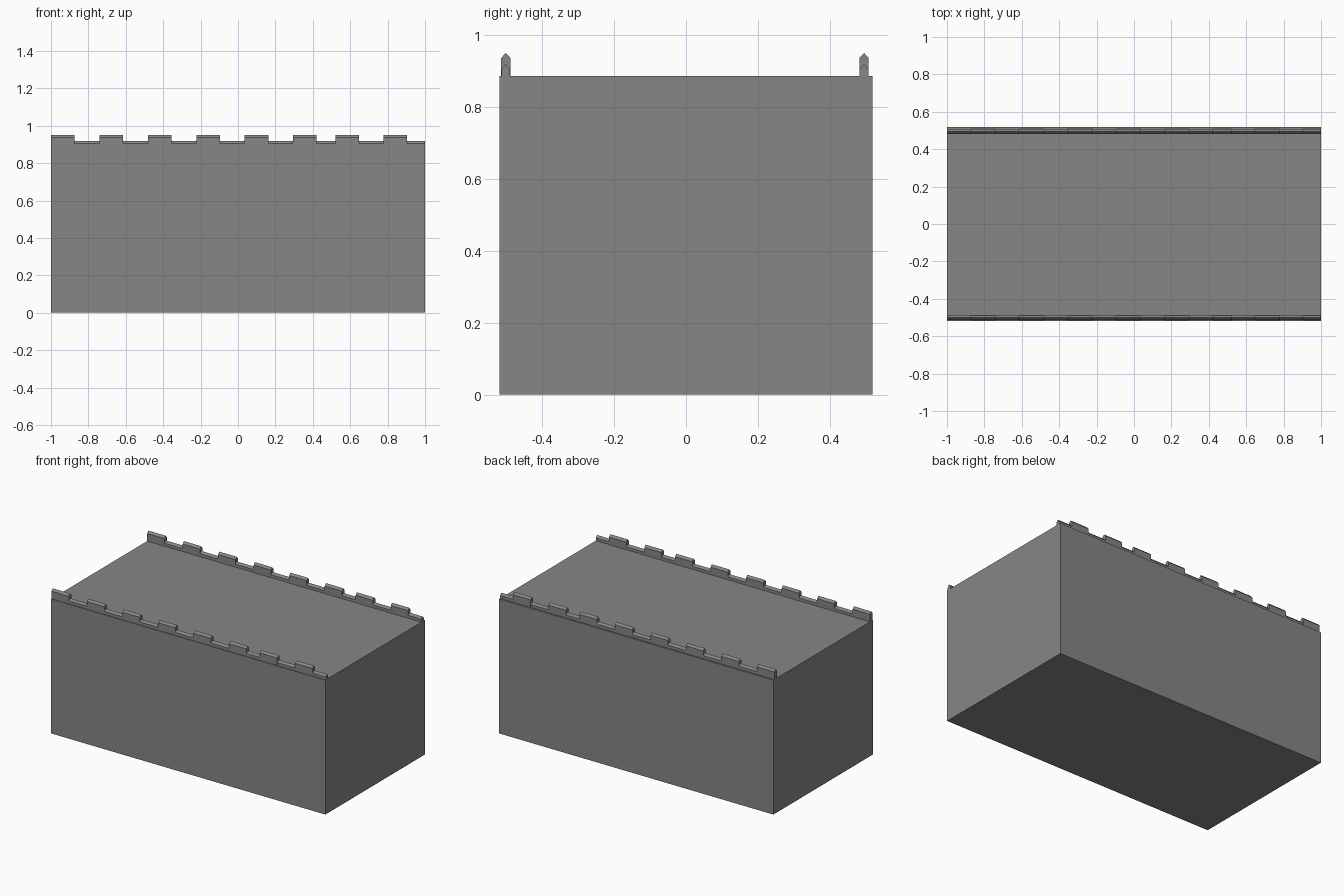
import bpy
import bmesh

cube = bpy.data.objects.get("Cube")
if cube:
    bpy.data.objects.remove(cube, do_unlink=True)

stone = bpy.data.materials.new("stone grey")
stone.use_nodes = True
GREY = (0.24, 0.24, 0.24, 1)
stone.diffuse_color = GREY
stone.node_tree.nodes["Principled BSDF"].inputs["Base Color"].default_value = GREY

HALF_DEPTH = 0.518
ROOF = 0.886


def extrude_x(bm, outline, x0, x1):
    """Prism of a (y, z) outline running along x."""
    face = bm.faces.new([bm.verts.new((x0, y, z)) for y, z in outline])
    out = bmesh.ops.extrude_face_region(bm, geom=[face])
    verts = [g for g in out["geom"] if isinstance(g, bmesh.types.BMVert)]
    bmesh.ops.translate(bm, verts=verts, vec=(x1 - x0, 0, 0))


def finish(bm, name):
    bmesh.ops.recalc_face_normals(bm, faces=bm.faces)
    mesh = bpy.data.meshes.new(name)
    bm.to_mesh(mesh)
    bm.free()
    mesh.materials.append(stone)
    bpy.context.collection.objects.link(bpy.data.objects.new(name, mesh))


# Solid wall block
bm = bmesh.new()
d = HALF_DEPTH
extrude_x(bm, [(-d, 0), (d, 0), (d, ROOF), (-d, ROOF)], -1, 1)
finish(bm, "wall_block")


def battlement(name, y):
    """Row of tall merlons and low gaps, all with ridged caps."""
    bm = bmesh.new()

    def ridge(x0, x1, top, half):
        shoulder = top - 0.014
        extrude_x(bm, [(y - half, ROOF), (y + half, ROOF), (y + half, shoulder),
                       (y, top), (y - half, shoulder)], x0, x1)

    # The last two merlons follow a slightly shorter gap
    starts = [-1 + 0.259 * i for i in range(6)] + [0.52, 0.777]
    width = 0.126
    for start, following in zip(starts, starts[1:] + [1.0]):
        ridge(start, start + width, 0.95, 0.013)
        ridge(start + width, following, 0.919, 0.012)
    finish(bm, name)


battlement("front_battlement", -0.501)
battlement("back_battlement", 0.495)
